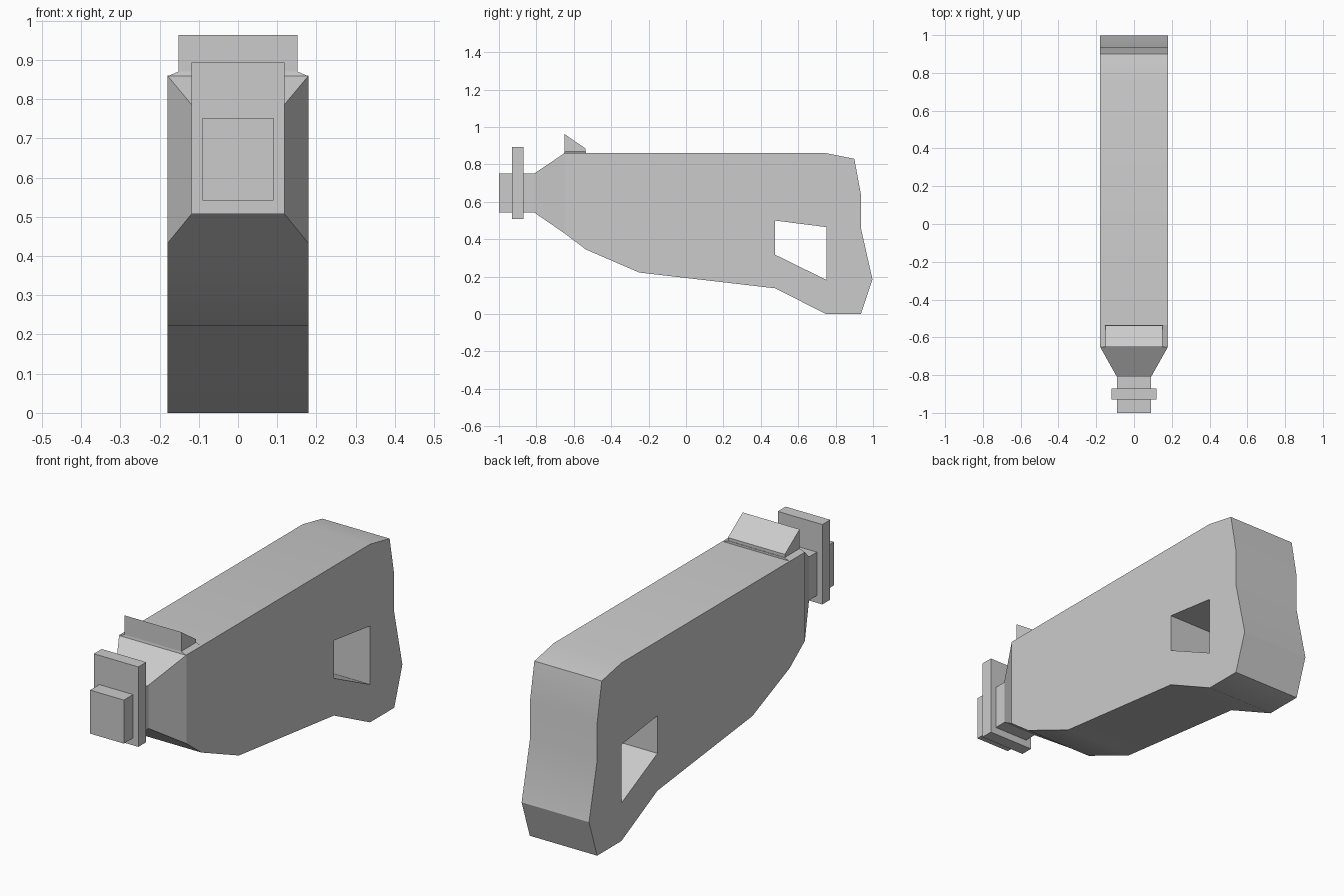
import bpy
import bmesh
import math

cube = bpy.data.objects.get("Cube")
if cube:
    bpy.data.objects.remove(cube, do_unlink=True)

grey = bpy.data.materials.new("plain_grey")
grey.use_nodes = True
grey.diffuse_color = (0.6, 0.6, 0.6, 1)
grey.node_tree.nodes["Principled BSDF"].inputs["Base Color"].default_value = (0.6, 0.6, 0.6, 1)


def finish(name, bm):
    bmesh.ops.recalc_face_normals(bm, faces=bm.faces)
    mesh = bpy.data.meshes.new(name)
    bm.to_mesh(mesh)
    bm.free()
    mesh.materials.append(grey)
    obj = bpy.data.objects.new(name, mesh)
    bpy.context.collection.objects.link(obj)
    return obj


def loft(name, ring_a, ring_b):
    """Closed solid between two matching outlines."""
    bm = bmesh.new()
    a = [bm.verts.new(p) for p in ring_a]
    b = [bm.verts.new(p) for p in ring_b]
    bm.faces.new(a)
    bm.faces.new(b)
    for i in range(len(a)):
        j = (i + 1) % len(a)
        bm.faces.new((a[i], a[j], b[j], b[i]))
    return finish(name, bm)


def slab(name, profile, half):
    """Side profile (y, z) extruded across x."""
    return loft(name, [(-half, y, z) for y, z in profile],
                [(half, y, z) for y, z in profile])


def section(y, half, low, high):
    """Upright rectangle facing the front."""
    return [(-half, y, low), (half, y, low), (half, y, high), (-half, y, high)]


def deck(z, half, front, back):
    """Level rectangle."""
    return [(-half, front, z), (half, front, z), (half, back, z), (-half, back, z)]


# Main body with the handle opening cut through it
body = slab("body", [(-0.65, 0.86), (0.75, 0.86), (0.90, 0.83), (0.935, 0.64),
                     (0.935, 0.46), (0.997, 0.185), (0.935, 0), (0.75, 0),
                     (0.475, 0.138), (-0.25, 0.222), (-0.535, 0.345),
                     (-0.65, 0.432)], 0.18)
cutter = slab("handle_cutter", [(0.475, 0.50), (0.75, 0.465),
                                (0.75, 0.183), (0.475, 0.318)], 0.4)
cut = body.modifiers.new("handle_opening", "BOOLEAN")
cut.operation = "DIFFERENCE"
cut.solver = "EXACT"
cut.object = cutter
bpy.context.view_layer.objects.active = body
bpy.ops.object.modifier_apply(modifier=cut.name)
bpy.data.objects.remove(cutter, do_unlink=True)

# Tapered nose, barrel and flange
nose = loft("nose", section(-0.65, 0.18, 0.432, 0.86), section(-0.81, 0.09, 0.542, 0.752))
loft("barrel", section(-0.81, 0.09, 0.542, 0.752), section(-1.0, 0.09, 0.542, 0.752))
loft("flange", section(-0.87, 0.119, 0.507, 0.893), section(-0.93, 0.119, 0.507, 0.893))

# Wedge sight on a thin sloped base
loft("sight_base", deck(0.858, 0.18, -0.652, -0.535), deck(0.87, 0.152, -0.65, -0.535))
slab("sight", [(-0.65, 0.865), (-0.65, 0.963), (-0.537, 0.885), (-0.537, 0.865)], 0.152)

# Soft shading over the shallow bends of the body
bpy.ops.object.select_all(action="DESELECT")
body.select_set(True)
bpy.context.view_layer.objects.active = body
bpy.ops.object.shade_smooth_by_angle(angle=math.radians(30))
